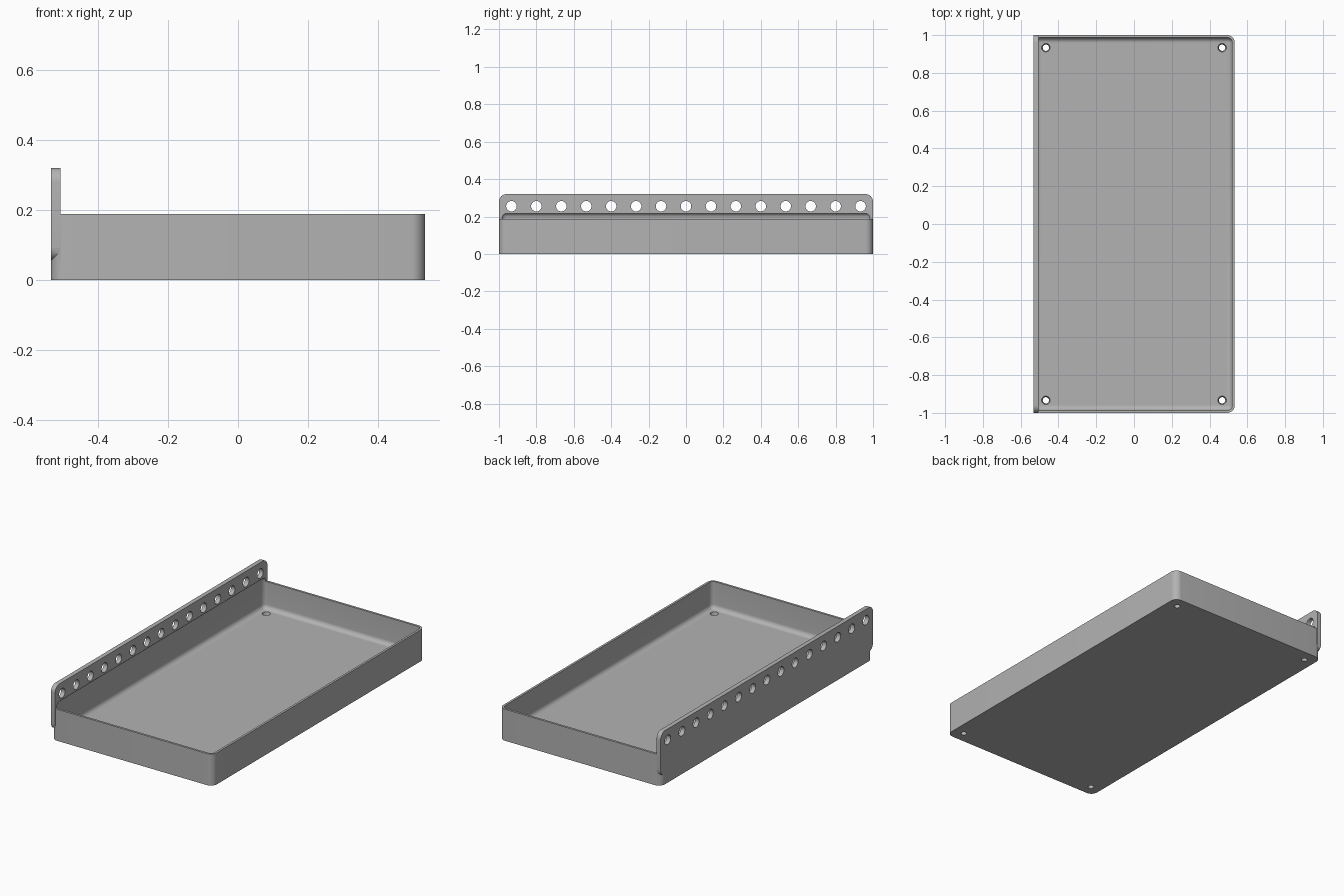
import bpy, bmesh, math
from mathutils import Matrix, Vector

if "Cube" in bpy.data.objects:
    bpy.data.objects.remove(bpy.data.objects["Cube"], do_unlink=True)

UNIT = 2 / 15                       # hole pitch
HX, HY = 4 * UNIT, 1.0              # half width, half length
TRAY_H, TOP_H, PLATE_Z = 0.188, 0.32, 0.055
WALL, FLOOR, PLATE_T, CORNER = 0.0133, 0.0267, 0.0267, 0.04

grey = bpy.data.materials.new("plain_grey")
grey.use_nodes = True
colour = (0.45, 0.45, 0.45, 1)
grey.diffuse_color = colour
grey.node_tree.nodes["Principled BSDF"].inputs["Base Color"].default_value = colour


def finish(name, bm):
    bmesh.ops.recalc_face_normals(bm, faces=bm.faces)
    mesh = bpy.data.meshes.new(name)
    bm.to_mesh(mesh)
    bm.free()
    mesh.materials.append(grey)
    obj = bpy.data.objects.new(name, mesh)
    bpy.context.collection.objects.link(obj)
    return obj


def rounded_box(name, lo, hi, radius, axis=None, segments=8):
    """Box with the edges along one axis rounded, or every edge."""
    bm = bmesh.new()
    lo, hi = Vector(lo), Vector(hi)
    bmesh.ops.create_cube(bm, size=1, matrix=Matrix.Translation((lo + hi) / 2)
                          @ Matrix.Diagonal((*(hi - lo), 1)))
    edges = [e for e in bm.edges if axis is None
             or abs((e.verts[0].co - e.verts[1].co)[axis]) > 1e-4]
    bmesh.ops.bevel(bm, geom=edges, offset=radius, segments=segments,
                    profile=0.5, affect='EDGES')
    return finish(name, bm)


def add_drill(bm, centre, bottom_r, top_r, depth, turn=Matrix()):
    bmesh.ops.create_cone(bm, cap_ends=True, segments=32, radius1=bottom_r,
                          radius2=top_r, depth=depth,
                          matrix=Matrix.Translation(centre) @ turn)


def cut(target, tool, operation='DIFFERENCE'):
    mod = target.modifiers.new(tool.name, 'BOOLEAN')
    mod.operation, mod.solver, mod.object = operation, 'EXACT', tool
    bpy.context.view_layer.update()
    graph = bpy.context.evaluated_depsgraph_get()
    mesh = bpy.data.meshes.new_from_object(target.evaluated_get(graph))
    target.modifiers.clear()
    target.data = mesh
    bpy.data.objects.remove(tool, do_unlink=True)


# Tray body and the tall mounting plate, joined into one solid
tray = rounded_box("tray_with_mounting_plate", (-HX, -HY, 0), (HX, HY, TRAY_H), CORNER, 2)
plate = rounded_box("mounting_plate", (-HX, -HY, PLATE_Z),
                    (-HX + PLATE_T, HY, TOP_H), CORNER, 0)
cut(tray, plate, 'UNION')

# Hollow with rounded edges, slightly undercutting the plate
hollow = rounded_box("hollow_cutter", (-HX + WALL, -HY + WALL, FLOOR),
                     (HX - WALL, HY - WALL, 0.22), CORNER - WALL)
cut(tray, hollow)

# Row of holes along the plate
bm = bmesh.new()
sideways = Matrix.Rotation(math.pi / 2, 4, 'Y')
for i in range(-7, 8):
    add_drill(bm, (-HX + PLATE_T / 2, i * UNIT, 0.255), 0.028, 0.028, 0.06, sideways)
cut(tray, finish("plate_hole_cutter", bm))

# Tapered screw holes in the floor corners
bm = bmesh.new()
for sx in (-1, 1):
    for sy in (-1, 1):
        add_drill(bm, (sx * 3.5 * UNIT, sy * 7 * UNIT, FLOOR / 2), 0.015, 0.024, 0.04)
cut(tray, finish("floor_hole_cutter", bm))

# Smooth shading with crisp edges
bpy.ops.object.select_all(action='DESELECT')
tray.select_set(True)
bpy.context.view_layer.objects.active = tray
bpy.ops.object.shade_smooth_by_angle(angle=math.radians(30))
